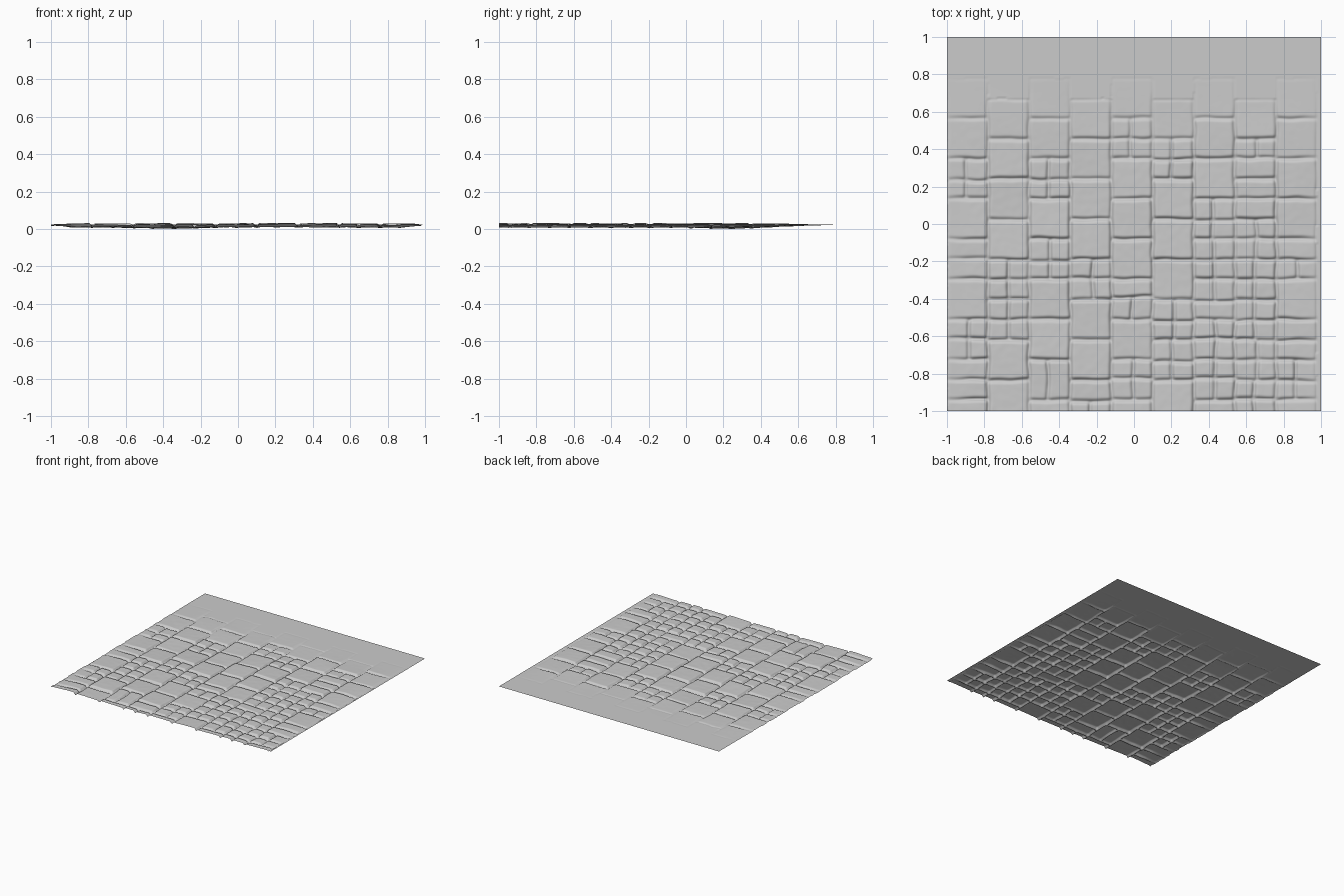
import bpy
import bmesh
import math
import random
from mathutils import Vector, noise

random.seed(7)
cube = bpy.data.objects.get("Cube")
if cube:
    bpy.data.objects.remove(cube)

# One grey stone material
stone_mat = bpy.data.materials.new("stone grey")
stone_mat.use_nodes = True
GREY = (0.6, 0.6, 0.6, 1)
stone_mat.diffuse_color = GREY
stone_mat.node_tree.nodes["Principled BSDF"].inputs["Base Color"].default_value = GREY

# Paving pattern, one string per column from back to front:
# L whole slab, Q four cobbles, V / H halves, T / B pair at the back / front
COLUMNS = ["LLQLHLQH", "LLLLQQLL", "LLQLQLLV", "LLLLQLLB", "LQLLLBLQ",
           "LQLLLQQL", "LLLQQTQQ", "LTHQQQQQ", "LLLLBLHQ"]
WIDTH, PITCH = 0.22, 0.215


def smooth(t):
    t = min(1, max(0, t))
    return t * t * (3 - 2 * t)


def make_stone(x0, x1, y0, y1):
    """A rectangle with its own height and slope."""
    return dict(x0=x0, x1=x1, y0=y0, y1=y1,
                level=random.uniform(-0.004, 0.004),
                tilt_x=random.uniform(-0.03, 0.03),
                tilt_y=random.uniform(-0.03, 0.03))


def split_cell(code, x0, x1, y0, y1):
    """Cut a square cell into stones according to its letter."""
    xm = x0 + WIDTH * random.uniform(0.45, 0.55)
    ym = y0 + PITCH * random.uniform(0.45, 0.55)
    rows = [(y0, y1)] if code in "LV" else [(y0, ym), (ym, y1)]
    stones = []
    for a, b in rows:
        back = b == y1
        pair = code in "QV" or (code == "T" and back) or (code == "B" and not back)
        spans = [(x0, xm), (xm, x1)] if pair else [(x0, x1)]
        stones += [make_stone(c, d, a, b) for c, d in spans]
    return stones


# Lay the stones out in staggered columns
layout = []
for i, codes in enumerate(COLUMNS):
    x0 = -1 + WIDTH * i
    y1 = 0.67 if i % 2 else 0.78
    column = []
    for code in codes:
        column += split_cell(code, x0, x0 + WIDTH, y1 - PITCH, y1)
        y1 -= PITCH
    if y1 > -1:
        column += split_cell("L", x0, x0 + WIDTH, y1 - PITCH, y1)
    layout.append(column)


def find_stone(x, y):
    i = math.floor((x + 1) / WIDTH)
    if 0 <= i < len(layout):
        for s in layout[i]:
            if s["x0"] <= x <= s["x1"] and s["y0"] <= y <= s["y1"]:
                return s


def height(x, y):
    """Height of the worn paving at a point."""
    fade = smooth((0.88 - y) / 0.6)
    rim = smooth((1 - abs(x)) / 0.15)
    sway = noise.noise(Vector((x * 2, y * 2, 3)))
    z = 0.04 + 0.004 * fade * rim * sway
    z -= 0.007 * math.exp(-((x + 0.35) ** 2 + (y - 0.17) ** 2) / 0.05)
    # Wobble the joints so that the stones look hand cut
    u = x + 0.007 * noise.noise(Vector((x * 9, y * 9, 0)))
    v = y + 0.007 * noise.noise(Vector((x * 9, y * 9, 8)))
    s = find_stone(u, v)
    if s is None:
        return z
    # Distance to the rounded outline of the stone
    r = 0.02
    dx = min(u - s["x0"], s["x1"] - u)
    dy = min(v - s["y0"], s["y1"] - v)
    d = min(dx, dy)
    if dx < r and dy < r:
        d = r - math.hypot(r - dx, r - dy)
    dome = smooth((d + 0.004) / 0.022)
    cx, cy = (s["x0"] + s["x1"]) / 2, (s["y0"] + s["y1"]) / 2
    top = 0.003 + s["level"] + s["tilt_x"] * (u - cx) + s["tilt_y"] * (v - cy)
    grain = 0.0008 * noise.noise(Vector((x * 25, y * 25, 5)))
    joint = -0.016
    return z + fade * (0.35 + 0.65 * rim) * (joint + (top - joint) * dome + grain)


# Paving sheet: a fine grid raised into stones
bm = bmesh.new()
bmesh.ops.create_grid(bm, x_segments=280, y_segments=280, size=1)
for vert in bm.verts:
    vert.co.z = height(vert.co.x, vert.co.y)
lowest = min(vert.co.z for vert in bm.verts)
for vert in bm.verts:
    vert.co.z -= lowest
for face in bm.faces:
    face.smooth = True
mesh = bpy.data.meshes.new("stone_paving")
bm.to_mesh(mesh)
bm.free()
mesh.materials.append(stone_mat)
paving = bpy.data.objects.new("stone_paving", mesh)
bpy.context.collection.objects.link(paving)
